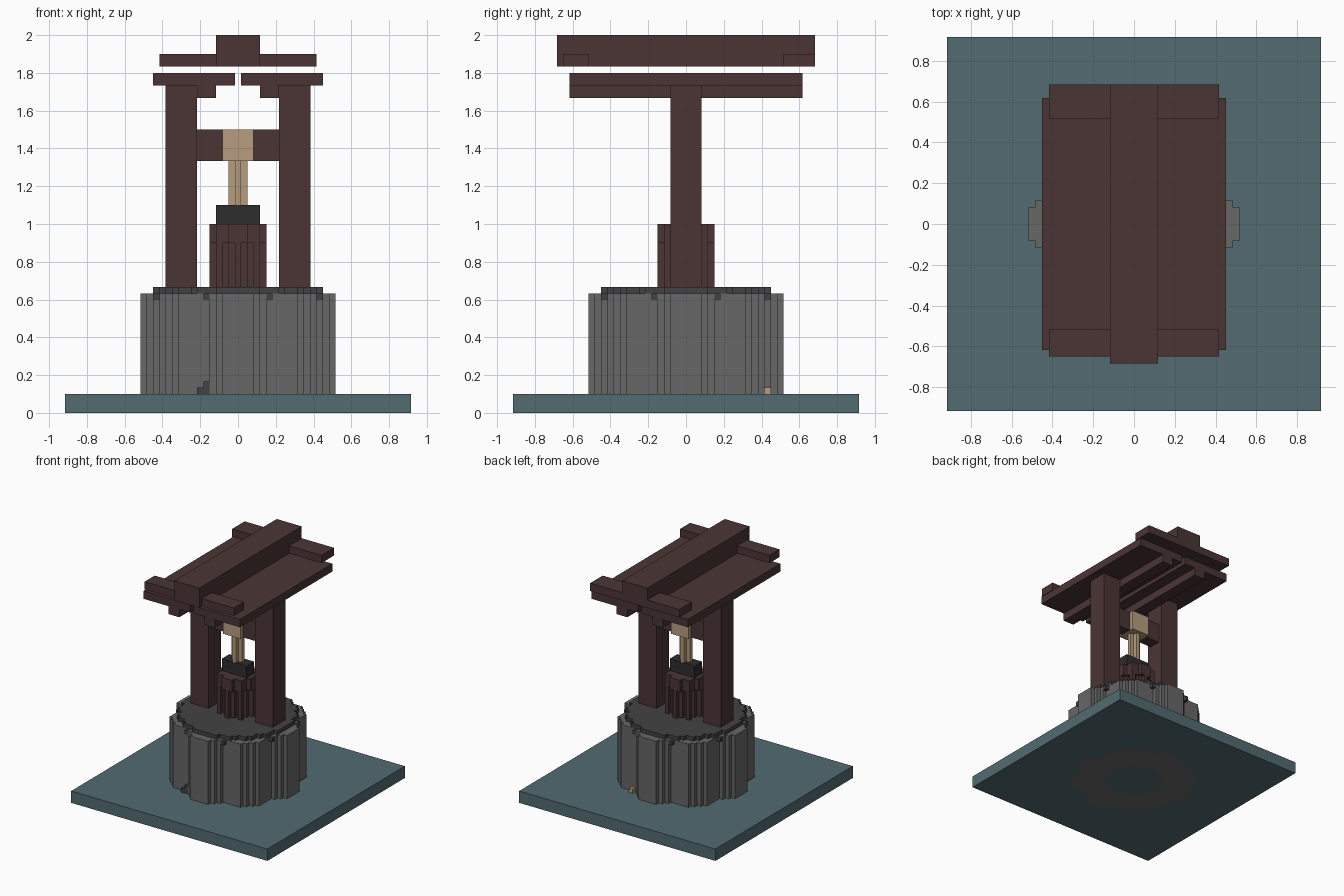
import bpy, bmesh, math

U = 1 / 30  # one block of the blocky grid

cube = bpy.data.objects.get("Cube")
if cube:
    bpy.data.objects.remove(cube, do_unlink=True)


def material(name, rgb):
    lin = [((c / 255 + 0.055) / 1.055) ** 2.4 for c in rgb]
    m = bpy.data.materials.new(name)
    m.use_nodes = True
    m.diffuse_color = (*lin, 1)
    bsdf = m.node_tree.nodes["Principled BSDF"]
    bsdf.inputs["Base Color"].default_value = (*lin, 1)
    bsdf.inputs["Roughness"].default_value = 0.9
    return m


TEAL = material("teal ground", (82, 107, 113))
STONE = material("grey stone", (103, 103, 103))
DARK = material("dark stone", (66, 66, 66))
WOOD = material("dark brown wood", (75, 53, 53))
IRON = material("black iron", (45, 45, 45))
ROPE = material("tan rope", (183, 158, 126))


def finish(name, bm, mat):
    bmesh.ops.recalc_face_normals(bm, faces=bm.faces)
    mesh = bpy.data.meshes.new(name)
    bm.to_mesh(mesh)
    bm.free()
    mesh.materials.append(mat)
    ob = bpy.data.objects.new(name, mesh)
    bpy.context.collection.objects.link(ob)
    return ob


def box(name, x, y, z, mat):
    """Box from (min, max) ranges in blocks."""
    bm = bmesh.new()
    bmesh.ops.create_cube(bm, size=1)
    for v in bm.verts:
        v.co = [(a + b) / 2 * U + c * (b - a) * U
                for (a, b), c in zip((x, y, z), v.co)]
    return finish(name, bm, mat)


def prism(name, test, n, z, mat):
    """Upright blocky prism over all grid cells that pass the test."""
    r = range(-n, n + 1)
    cells = {(i, j) for i in r for j in r if test(i, j)}
    bm = bmesh.new()
    cache = {}

    def vert(i, j, k):
        if (i, j, k) not in cache:
            cache[i, j, k] = bm.verts.new(((i - .5) * U, (j - .5) * U, z[k] * U))
        return cache[i, j, k]

    for i, j in cells:
        ring = [(i, j), (i + 1, j), (i + 1, j + 1), (i, j + 1)]
        bm.faces.new([vert(*p, 1) for p in ring])
        bm.faces.new([vert(*p, 0) for p in reversed(ring)])
        for k, (di, dj) in enumerate([(0, -1), (1, 0), (0, 1), (-1, 0)]):
            if (i + di, j + dj) not in cells:
                a, b = ring[k], ring[(k + 1) % 4]
                bm.faces.new([vert(*a, 0), vert(*b, 0), vert(*b, 1), vert(*a, 1)])
    bmesh.ops.recalc_face_normals(bm, faces=bm.faces)
    bmesh.ops.dissolve_limit(bm, angle_limit=0.01, verts=bm.verts, edges=bm.edges)
    return finish(name, bm, mat)


# Eight round lobes arranged in a hollow ring
LOBES = [(9.9 * math.cos(k * math.pi / 4), 9.9 * math.sin(k * math.pi / 4))
         for k in range(8)]


def in_lobes(i, j):
    return any(math.hypot(i - x, j - y) <= 5.6 for x, y in LOBES)


def in_ring(i, j):
    return in_lobes(i, j) and math.hypot(i, j) > 6.5


# Ground slab, with the stone wall set through it
prism("ground_slab", lambda i, j: not in_ring(i, j), 27, (0, 3), TEAL)
prism("stone_wall", in_ring, 16, (0, 19), STONE)

# Dark cap, dipping into the notches between lobes
prism("stone_cap", lambda i, j: math.hypot(i, j) <= 13.5, 14, (19, 20), DARK)
prism("notch_fill_upper",
      lambda i, j: 9 < math.hypot(i, j) <= 14 and not in_lobes(i, j),
      15, (18, 19), DARK)
prism("notch_fill_lower",
      lambda i, j: 9 < math.hypot(i, j) <= 13.5 and not in_lobes(i, j),
      15, (17, 18), DARK)

# Pebbles at the foot of the wall
box("pebble_low", (-6.5, -4.5), (-13.5, -12.5), (3, 4), DARK)
box("pebble_high", (-5.5, -4.5), (-13.5, -12.5), (4, 5), DARK)
box("pebble_back", (5.5, 6.5), (12.5, 13.5), (3, 4), ROPE)


# Bucket with grooved staves, rim and iron handle
def in_bucket(i, j):
    return math.hypot(i, j) <= 4.3


def in_staves(i, j):
    return in_bucket(i, j) and {abs(i), abs(j)} not in ({1, 4}, {2, 3})


prism("bucket_staves", in_staves, 5, (20, 27), WOOD)
prism("bucket_rim", in_bucket, 5, (27, 30), WOOD)
box("bucket_handle", (-3.5, 3.5), (-1.5, 1.5), (30, 33), IRON)

# Rope hanging from the coil
prism("rope", lambda i, j: abs(i) + abs(j) <= 1, 2, (33, 40), ROPE)
box("rope_coil", (-2.5, 2.5), (-2.5, 2.5), (40, 45), ROPE)

# Mirrored frame and lower roof boards
for side, s in (("left", 1), ("right", -1)):
    def span(a, b):
        return tuple(sorted((a * s, b * s)))
    box(f"{side}_post", span(6.5, 11.5), (-2.5, 2.5), (20, 52), WOOD)
    box(f"{side}_crossbeam", span(2.5, 6.5), (-1.5, 1.5), (40, 45), WOOD)
    box(f"{side}_roof_board", span(.5, 13.5), (-18.5, 18.5), (52, 54), WOOD)
    box(f"{side}_roof_batten", span(3.5, 6.5), (-18.5, 18.5), (50, 52), WOOD)
    box(f"{side}_front_roof_bar", span(3.5, 12.5), (-19.5, -15.5), (55, 57), WOOD)
    box(f"{side}_back_roof_bar", span(3.5, 12.5), (15.5, 20.5), (55, 57), WOOD)

# Ridge beam on top
box("ridge_beam", (-3.5, 3.5), (-20.5, 20.5), (55, 60), WOOD)
